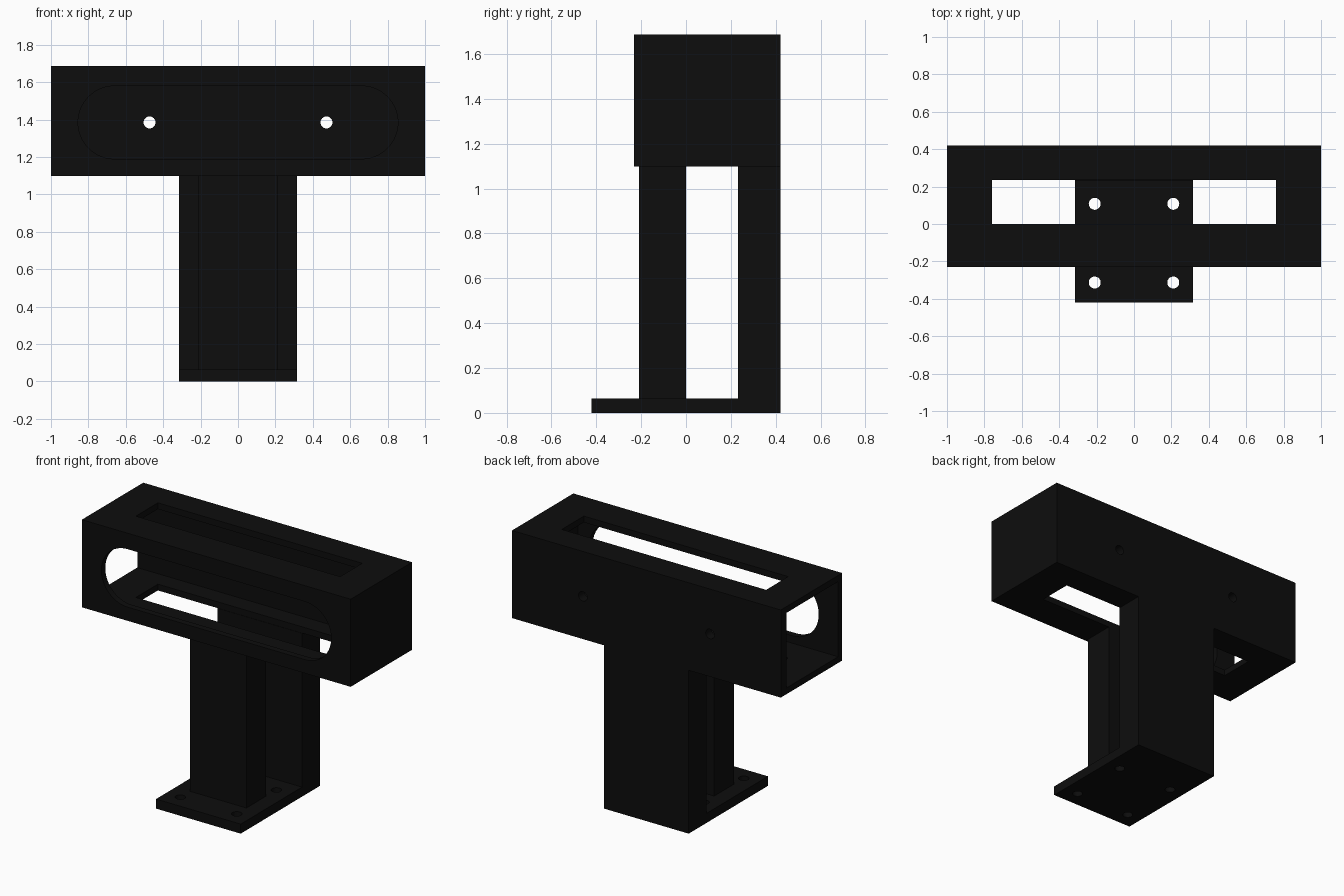
import bpy
from math import radians

if "Cube" in bpy.data.objects:
    bpy.data.objects.remove(bpy.data.objects["Cube"])

black = bpy.data.materials.new("black_plastic")
black.diffuse_color = (0.004, 0.004, 0.004, 1)
black.use_nodes = True
black.node_tree.nodes["Principled BSDF"].inputs["Base Color"].default_value = black.diffuse_color


def box(name, x0, x1, y0, y1, z0, z1):
    bpy.ops.mesh.primitive_cube_add(size=1, location=((x0 + x1) / 2, (y0 + y1) / 2, (z0 + z1) / 2))
    ob = bpy.context.object
    ob.name = name
    ob.scale = (x1 - x0, y1 - y0, z1 - z0)
    bpy.ops.object.transform_apply(location=True, rotation=False, scale=True)
    ob.data.materials.append(black)
    return ob


def rod(name, loc, r, depth, along_y=False, sides=48):
    bpy.ops.mesh.primitive_cylinder_add(vertices=sides, radius=r, depth=depth, location=loc,
                                        rotation=(radians(90) if along_y else 0, 0, 0))
    ob = bpy.context.object
    ob.name = name
    ob.data.materials.append(black)
    return ob


def cut(target, cutters):
    for c in cutters:
        c.hide_render = True
        m = target.modifiers.new("cut", 'BOOLEAN')
        m.operation = 'DIFFERENCE'
        m.solver = 'EXACT'
        m.object = c
        bpy.context.view_layer.objects.active = target
        bpy.ops.object.modifier_apply(modifier=m.name)
        bpy.data.objects.remove(c)


def finish(ob):
    bpy.ops.object.select_all(action='DESELECT')
    ob.select_set(True)
    bpy.context.view_layer.objects.active = ob
    bpy.ops.object.shade_smooth_by_angle(angle=radians(30))


# Hollow housing, open at the left end
housing = box("housing", -1, 1, -0.231, 0.421, 1.098, 1.687)
cut(housing, [box("cavity", -1.2, 0.937, -0.189, 0.358, 1.14, 1.645)])

# Slot through the top and the floor
cut(housing, [box("slot", -0.76, 0.76, 0.0, 0.234, 0.9, 1.9)])

# Stadium-shaped window in the front wall
zc, r, half = 1.385, 0.195, 0.66
cut(housing, [box("window_middle", -half, half, -0.4, -0.1, zc - r, zc + r)])
cut(housing, [rod("window_end", (s * half, -0.25, zc), r, 0.3, True, 64) for s in (-1, 1)])

# Mounting holes in the back wall
cut(housing, [rod("back_hole", (s * 0.473, 0.4, zc), 0.032, 0.3, True) for s in (-1, 1)])
finish(housing)

# Foot plate with four screw holes
foot = box("foot_plate", -0.315, 0.315, -0.421, 0.421, 0, 0.064)
cut(foot, [rod("foot_hole", (s * 0.21, y, 0.03), 0.032, 0.3)
           for s in (-1, 1) for y in (0.108, -0.313)])
finish(foot)

# Two uprights carrying the housing
box("front_upright", -0.21, 0.21, -0.21, 0.0, 0.064, 1.098)
box("back_upright", -0.315, 0.315, 0.231, 0.421, 0.064, 1.098)
